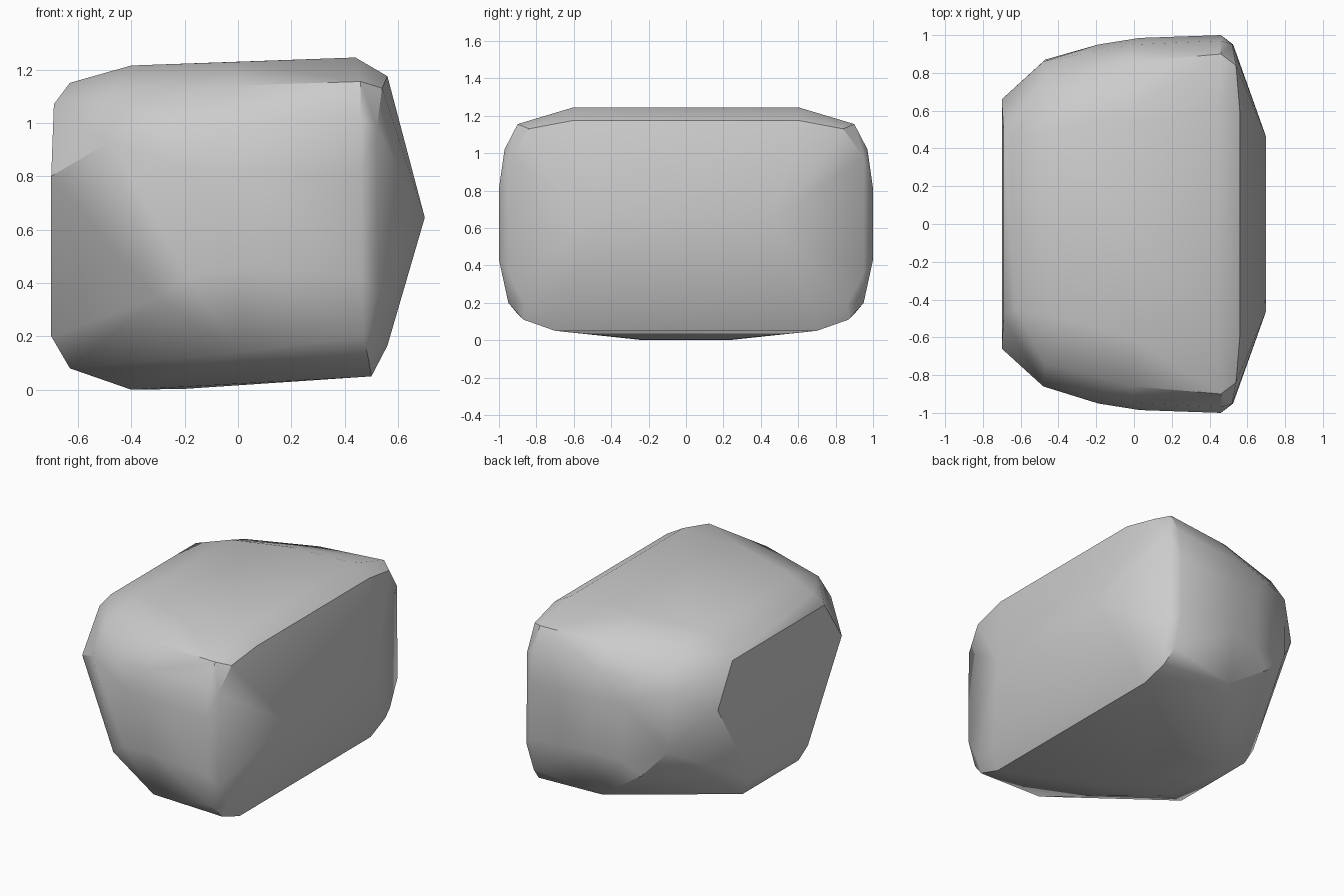
import bpy, bmesh, math

# Half-profile corner points (x, |y|, z), mirrored front to back
CORNERS = [
    # pointed ridge and rim of the right end
    (.70, .46, .645), (.56, .60, 1.175), (.54, .84, 1.13), (.52, .95, .98),
    (.525, .95, .36), (.56, .67, .165), (.53, .86, .19),
    # thick right-hand shoulder
    (.46, 1.0, .81), (.46, 1.0, .43), (.46, .97, 1.02), (.46, .90, 1.155),
    (.44, .60, 1.245), (.47, .95, .20), (.49, .87, .11), (.50, .70, .05),
    # middle of the body
    (.03, .985, .82), (.03, .985, .46), (.0, .95, 1.0), (.0, .86, 1.14),
    (-.02, .60, 1.228), (.0, .90, .14),
    # tapering left part
    (-.19, .95, .83), (-.19, .945, .43), (-.30, .90, .345), (-.28, .90, .98),
    (-.48, .86, .93), (-.47, .74, 1.11), (-.40, .50, 1.215),
    # flat left end
    (-.70, .66, .80), (-.69, .49, 1.07), (-.63, .45, 1.15),
    (-.70, .30, .20), (-.63, .30, .08),
    # resting patch
    (-.40, .23, .0), (-.20, .23, .003),
]
BACK_ONLY = [(-.47, .87, .53)]

# Boulder: convex hull of the corner points
bm = bmesh.new()
for x, y, z in CORNERS:
    for s in (-1, 1):
        bm.verts.new((x, s * y, z))
for p in BACK_ONLY:
    bm.verts.new(p)
bmesh.ops.convex_hull(bm, input=bm.verts[:])
loose = [v for v in bm.verts if not v.link_faces]
bmesh.ops.delete(bm, geom=loose, context='VERTS')
bmesh.ops.recalc_face_normals(bm, faces=bm.faces[:])
mesh = bpy.data.meshes.new("boulder")
bm.to_mesh(mesh)
bm.free()
rock = bpy.data.objects.new("boulder", mesh)
bpy.context.collection.objects.link(rock)

# Soft shoulders, crisp broken facets
bpy.context.view_layer.objects.active = rock
rock.select_set(True)
bpy.ops.object.shade_smooth_by_angle(angle=math.radians(33))
